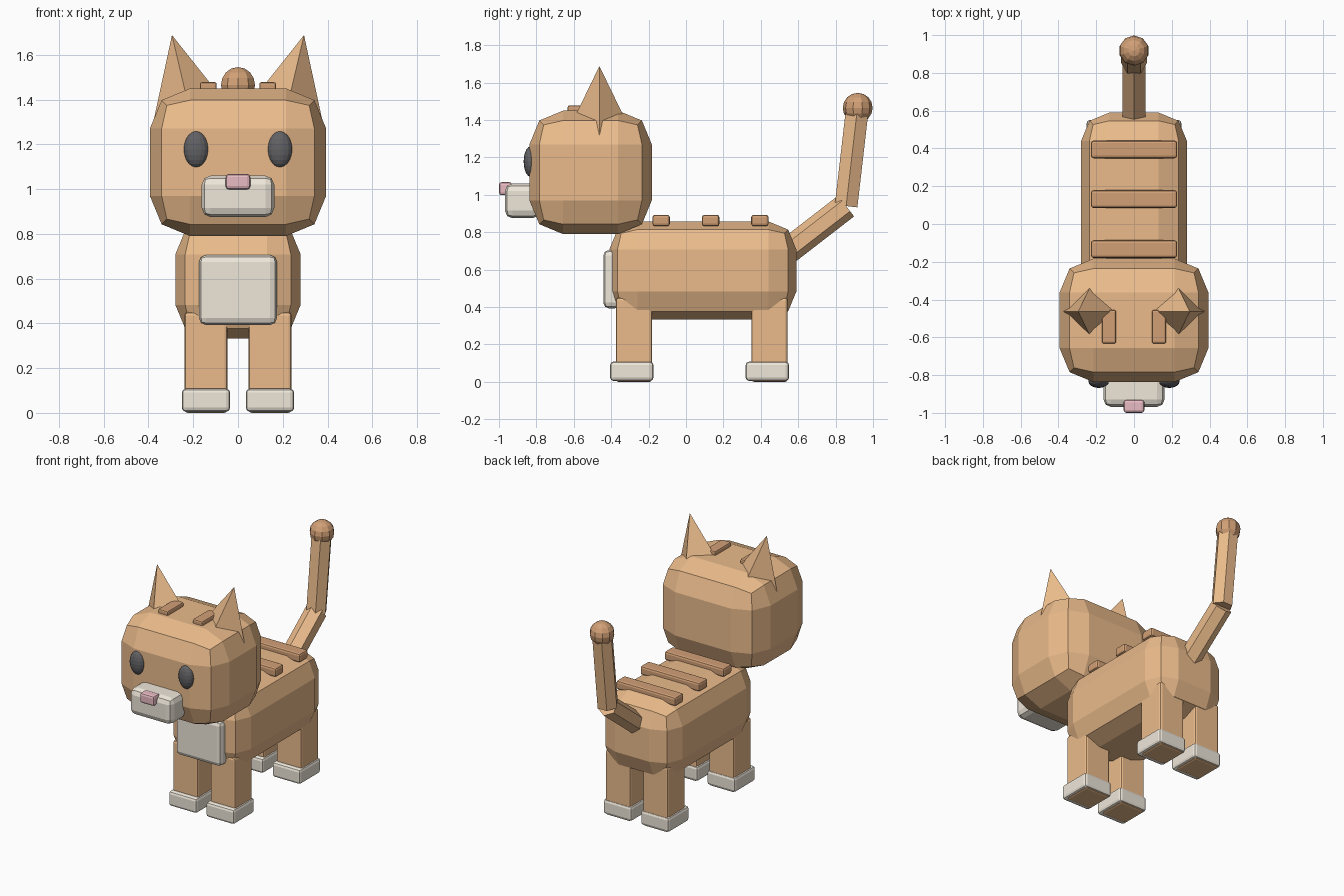
import bpy, bmesh
from math import pi
from mathutils import Vector, Matrix

if "Cube" in bpy.data.objects:
    bpy.data.objects.remove(bpy.data.objects["Cube"])


def material(name, rgb):
    m = bpy.data.materials.new(name)
    m.diffuse_color = (*rgb, 1)
    m.use_nodes = True
    m.node_tree.nodes["Principled BSDF"].inputs["Base Color"].default_value = m.diffuse_color
    return m


FUR = material("fur", (0.83, 0.50, 0.26))
STRIPE = material("stripe", (0.64, 0.35, 0.18))
CREAM = material("cream", (0.86, 0.80, 0.70))
PINK = material("pink", (0.82, 0.50, 0.55))
BLACK = material("black", (0.12, 0.12, 0.13))


def finish(name, bm, mat):
    me = bpy.data.meshes.new(name)
    bmesh.ops.recalc_face_normals(bm, faces=bm.faces)
    bm.to_mesh(me)
    bm.free()
    me.materials.append(mat)
    ob = bpy.data.objects.new(name, me)
    bpy.context.collection.objects.link(ob)
    return ob


def box(name, x, y, z, mat, bevel, segments=2):
    """Bevelled box from (min, max) ranges on each axis."""
    bm = bmesh.new()
    bmesh.ops.create_cube(bm, size=1)
    for v in bm.verts:
        v.co = Vector([(r[0] + r[1]) / 2 + c * (r[1] - r[0]) for r, c in zip((x, y, z), v.co)])
    ob = finish(name, bm, mat)
    mod = ob.modifiers.new("bevel", 'BEVEL')
    mod.width, mod.segments, mod.limit_method = bevel, segments, 'NONE'
    return ob


def ball(name, centre, radii, mat, u, v):
    bm = bmesh.new()
    bmesh.ops.create_uvsphere(bm, u_segments=u, v_segments=v, radius=1,
                              matrix=Matrix.Translation(centre) @ Matrix.Diagonal((*radii, 1)))
    return finish(name, bm, mat)


def rod(name, a, b, r1, r2, sides, mat, twist=0):
    """Cone or cylinder running from point a to point b, with a side reference in x."""
    a, b = Vector(a), Vector(b)
    axis = (b - a).normalized()
    side_y = axis.cross(Vector((1, 0, 0))).normalized()
    side_x = side_y.cross(axis)
    rot = Matrix((side_x, side_y, axis)).transposed().to_4x4()
    bm = bmesh.new()
    bmesh.ops.create_cone(bm, cap_ends=True, segments=sides, radius1=r1, radius2=r2,
                          depth=(b - a).length,
                          matrix=Matrix.Translation((a + b) / 2) @ rot @ Matrix.Rotation(twist, 4, 'Z'))
    bmesh.ops.remove_doubles(bm, verts=bm.verts, dist=1e-5)
    return finish(name, bm, mat)


# Body and head
box("body", (-.28, .28), (-.41, .59), (.333, .858), FUR, .15)
box("head", (-.394, .394), (-.837, -.183), (.79, 1.45), FUR, .18)
box("chest_patch", (-.174, .174), (-.442, -.35), (.393, .705), CREAM, .03)

# Face
box("muzzle", (-.162, .162), (-.968, -.78), (.875, 1.06), CREAM, .04)
box("nose", (-.055, .055), (-1.0, -.93), (.998, 1.068), PINK, .015)

# Mirrored head parts
for s, side in ((-1, "left"), (1, "right")):
    ball(f"{side}_eye", (s * .187, -.832, 1.178), (.055, .036, .081), BLACK, 16, 10)
    rod(f"{side}_ear", (s * .213, -.463, 1.338), (s * .295, -.463, 1.688), .17, 0, 4, FUR)
    box(f"{side}_head_stripe", sorted((s * .095, s * .17)), (-.633, -.455), (1.42, 1.478), STRIPE, .01)

# Legs and paws
for s, side in ((-1, "left"), (1, "right")):
    for y, end in ((-.278, "front"), (.447, "back")):
        x = s * .143
        box(f"{side}_{end}_leg", (x - .096, x + .096), (y - .097, y + .097), (0, .45), FUR, .014)
        box(f"{side}_{end}_paw", (x - .108, x + .108), (y - .128, y + .104), (.005, .108), CREAM, .018)

# Back stripes
for i, y in enumerate((-.133, .132, .395)):
    box(f"back_stripe_{i + 1}", (-.228, .228), (y - .047, y + .047), (.832, .893), STRIPE, .014)

# Tail
rod("tail_base", (0, .50, .665), (0, .856, .940), .07, .07, 6, FUR)
rod("tail_upper", (0, .856, .940), (0, .915, 1.45), .07, .07, 6, FUR, pi / 6)
ball("tail_tip", (0, .918, 1.465), (.08, .08, .08), STRIPE, 10, 8)
